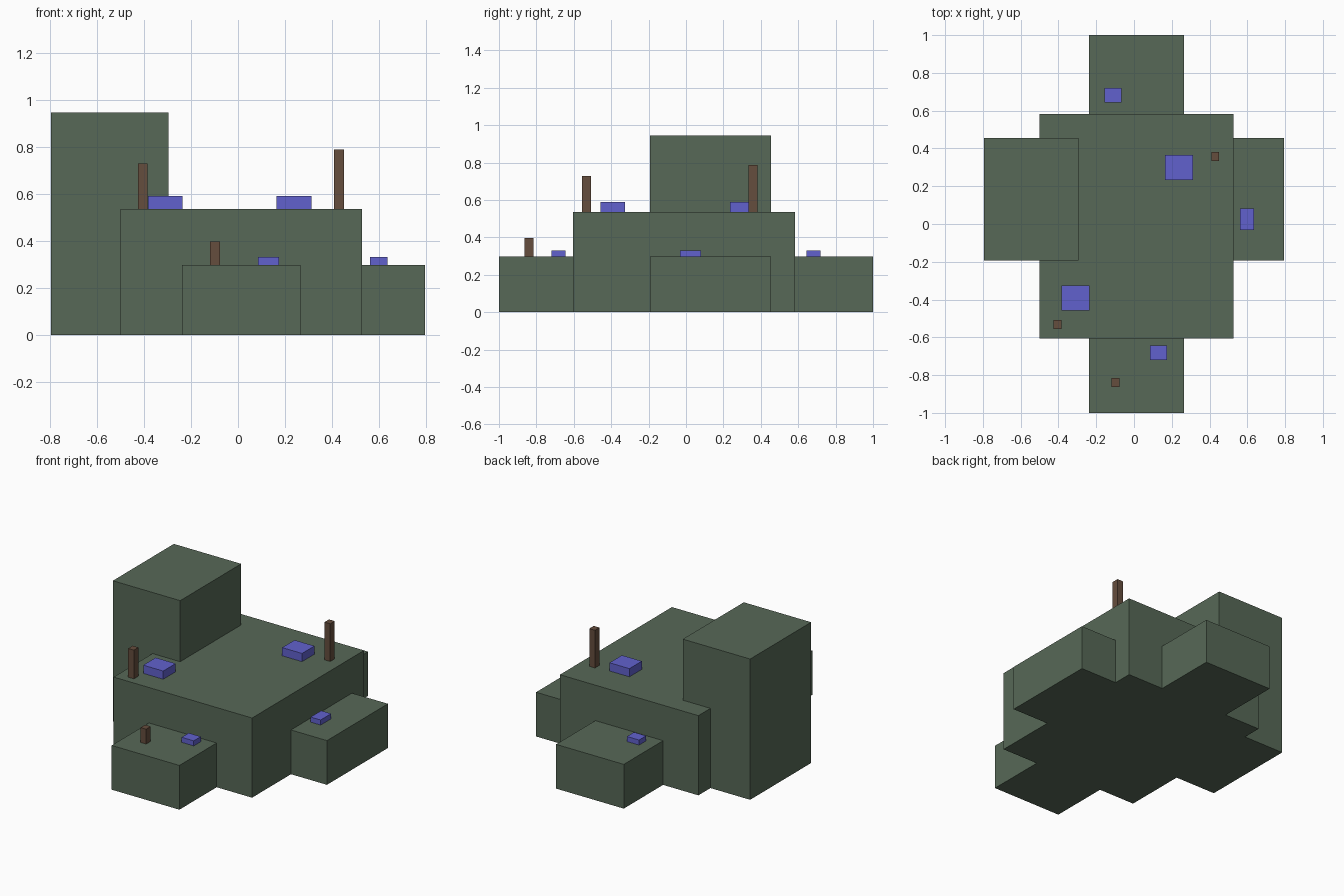
import bpy

cube = bpy.data.objects.get("Cube")
if cube:
    bpy.data.objects.remove(cube, do_unlink=True)


def make_material(name, color):
    mat = bpy.data.materials.new(name)
    mat.use_nodes = True
    mat.diffuse_color = (*color, 1)
    mat.node_tree.nodes["Principled BSDF"].inputs["Base Color"].default_value = (*color, 1)
    return mat


green = make_material("dull_green", (0.095, 0.14, 0.095))
brown = make_material("brown", (0.13, 0.075, 0.047))
blue = make_material("violet_blue", (0.12, 0.12, 0.61))


def box(name, x, y, z, mat):
    """Box spanning the given (low, high) ranges."""
    spans = (x, y, z)
    bpy.ops.mesh.primitive_cube_add(size=1, location=[(a + b) / 2 for a, b in spans])
    obj = bpy.context.object
    obj.name = name
    obj.scale = [b - a for a, b in spans]
    bpy.ops.object.transform_apply(location=False, rotation=False, scale=True)
    obj.data.materials.append(mat)
    return obj


def box_on_roof(name, x, y, size, base, height, mat):
    """Small box centred at x, y and standing on a roof."""
    w, d = size
    return box(name, (x - w / 2, x + w / 2), (y - d / 2, y + d / 2), (base, base + height), mat)


# Building masses
HALL_ROOF, WING_ROOF = 0.535, 0.297
WING_X, SIDE_Y = (-0.238, 0.265), (-0.192, 0.455)
box("main_hall", (-0.5, 0.528), (-0.605, 0.583), (0, HALL_ROOF), green)
box("tower", (-0.795, -0.295), SIDE_Y, (0, 0.945), green)
box("front_wing", WING_X, (-1, -0.605), (0, WING_ROOF), green)
box("back_wing", WING_X, (0.583, 1), (0, WING_ROOF), green)
box("left_wing", (0.528, 0.795), SIDE_Y, (0, WING_ROOF), green)

# Roof vents
for name, x, y in (("hall_front_vent", -0.309, -0.392), ("hall_back_vent", 0.238, 0.3)):
    box_on_roof(name, x, y, (0.148, 0.132), HALL_ROOF, 0.055, blue)
for name, x, y, size in (("front_wing_vent", 0.13, -0.682, (0.09, 0.075)),
                         ("back_wing_vent", -0.11, 0.682, (0.09, 0.075)),
                         ("left_wing_vent", 0.598, 0.025, (0.075, 0.112))):
    box_on_roof(name, x, y, size, WING_ROOF, 0.034, blue)

# Chimneys
for name, x, y, base, height in (("hall_front_chimney", -0.405, -0.532, HALL_ROOF, 0.193),
                                 ("hall_back_chimney", 0.43, 0.358, HALL_ROOF, 0.253),
                                 ("front_wing_chimney", -0.098, -0.84, WING_ROOF, 0.1)):
    box_on_roof(name, x, y, (0.042, 0.048), base, height, brown)
